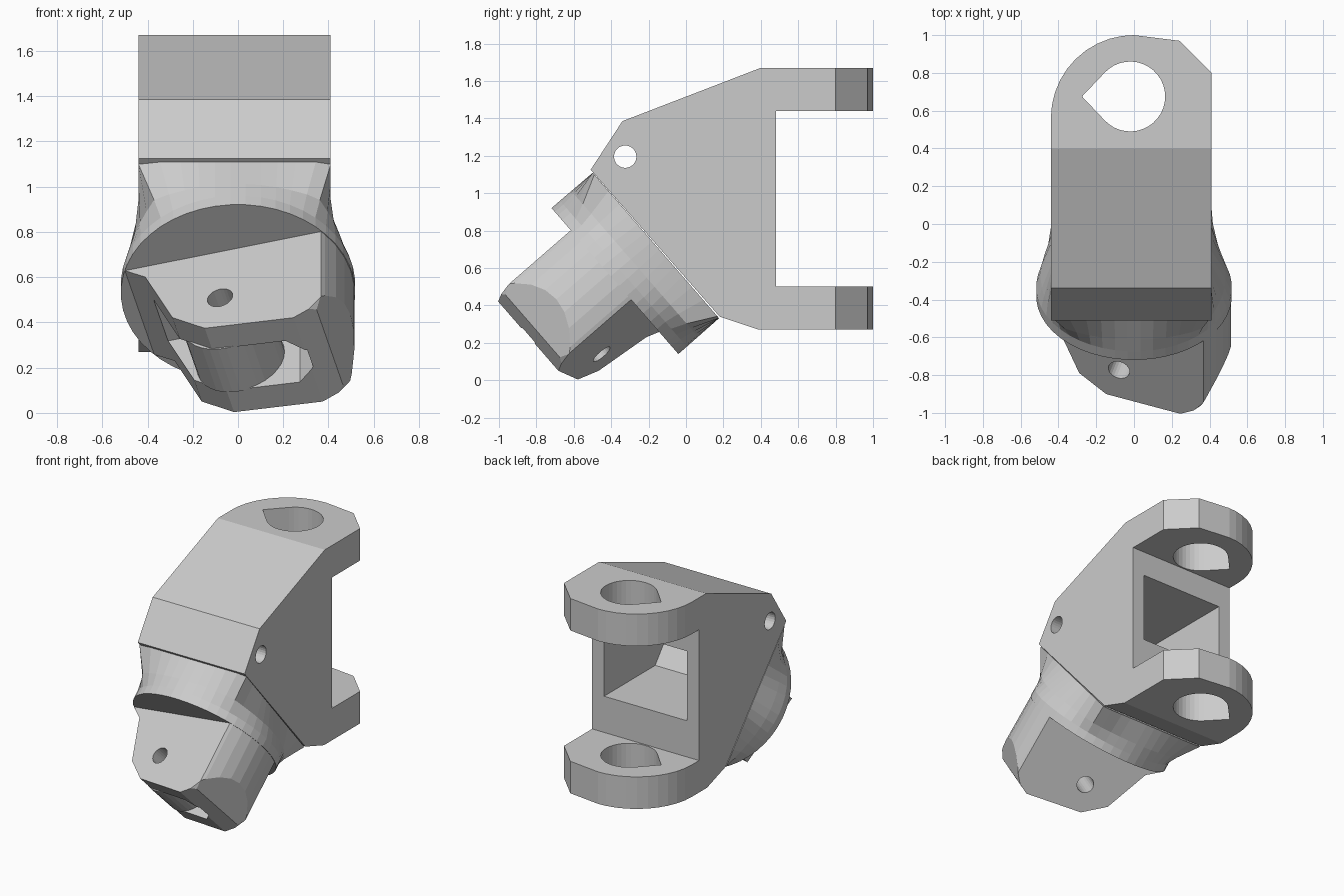
import bpy, bmesh
from math import sin, cos, pi, radians
from mathutils import Vector

if "Cube" in bpy.data.objects:
    bpy.data.objects.remove(bpy.data.objects["Cube"])

X, Y, Z = Vector((1, 0, 0)), Vector((0, 1, 0)), Vector((0, 0, 1))
ZERO = Vector((0, 0, 0))

# Tilted frame of the socket end: T along its axis, V across, S/N twisted with the flats
O = Vector((0, -0.38, 0.53))
T = Vector((0, -0.755, -0.656)).normalized()
V = Vector((0, 0.656, -0.755)).normalized()
TWIST = radians(14.8)
S = X * cos(TWIST) - V * sin(TWIST)
N = -X * sin(TWIST) - V * cos(TWIST)


def loft(name, rings):
    """Closed solid through a list of equal-length point rings."""
    bm = bmesh.new()
    vs = [[bm.verts.new(p) for p in r] for r in rings]
    n = len(rings[0])
    for a, b in zip(vs, vs[1:]):
        for i in range(n):
            j = (i + 1) % n
            bm.faces.new((a[i], a[j], b[j], b[i]))
    bm.faces.new(vs[0])
    bm.faces.new(vs[-1])
    bmesh.ops.recalc_face_normals(bm, faces=bm.faces)
    me = bpy.data.meshes.new(name)
    bm.to_mesh(me)
    bm.free()
    ob = bpy.data.objects.new(name, me)
    bpy.context.collection.objects.link(ob)
    return ob


def prism(name, pts, a, b, c, lo, hi, o=ZERO):
    """Extrude a 2D profile (along axes a, b) from lo to hi along c."""
    return loft(name, [[o + a * p + b * q + c * h for p, q in pts] for h in (lo, hi)])


def arc(cx, cy, r, a0, a1, n):
    return [(cx + r * cos(radians(a0 + (a1 - a0) * i / n)),
             cy + r * sin(radians(a0 + (a1 - a0) * i / n))) for i in range(n + 1)]


def circle(cx, cy, r, n=32):
    return arc(cx, cy, r, 0, 360, n)[:-1]


def boolean(ob, cutter, op='DIFFERENCE'):
    m = ob.modifiers.new("cut", 'BOOLEAN')
    m.operation, m.object, m.solver = op, cutter, 'EXACT'
    bpy.context.view_layer.objects.active = ob
    bpy.ops.object.modifier_apply(modifier=m.name)
    bpy.data.objects.remove(cutter)


# Fork body: side profile trimmed by the top outline
side = [(-0.51, 1.125), (-0.34, 1.385), (0.40, 1.67), (1.0, 1.67), (1.0, 1.44), (0.48, 1.44),
        (0.48, 0.50), (1.0, 0.50), (1.0, 0.27), (0.39, 0.27), (0.18, 0.34)]
body = prism("fork_body", side, Y, Z, X, -0.44, 0.41)
plan = [(-0.6, -1.2), (0.6, -1.2), (0.6, 0.61), (0.24, 0.97), (0.0, 1.0)]
plan += arc(0, 0.56, 0.44, 98, 180, 9) + [(-0.44, 0.3), (-0.6, 0.3)]
boolean(body, prism("trim", plan, X, Y, Z, -0.5, 2.2), 'INTERSECT')
# teardrop ear holes
drop = [(-0.275, 0.675)] + arc(-0.02, 0.675, 0.185, -137, 137, 28)
boolean(body, prism("ear_hole", drop, X, Y, Z, -0.5, 2.2))
# rear pocket
pocket = [(0.6, 0.76), (0.6, 1.26), (-0.2, 1.26), (-0.36, 1.08), (-0.1, 0.76)]
boolean(body, prism("pocket", pocket, Y, Z, X, -0.345, 0.315))
# side pin hole
boolean(body, prism("pin_hole", circle(-0.325, 1.195, 0.06, 24), Y, Z, X, -1, 1))

# Collar: round disc blending into the rectangular body face
SEG = 48
ang = [2 * pi * (i + 0.5) / SEG for i in range(SEG)]


def collar_ring(k, t, r=0.518):
    out = []
    for a in ang:
        c, s = cos(a), sin(a)
        q = min(0.44 / max(abs(c), 1e-6), 0.515 / max(abs(s), 1e-6))
        u = max(-0.44, min(0.41, q * c))
        out.append(O + X * (r * c * (1 - k) + u * k) + V * (r * s * (1 - k) + q * s * k) + T * t)
    return out


loft("collar", [collar_ring(0, 0), collar_ring(0, -0.06), collar_ring(0.3, -0.14),
                collar_ring(1, -0.29)])

# Tongue: round bar with chamfered end, cut to two flats and a clipped outline
bar = [[O + S * p + N * q + T * t for p, q in circle(0, 0, r, 40)]
       for r, t in ((0.515, -0.03), (0.515, 0.44), (0.44, 0.545))]
tongue = loft("tongue", bar)
outline = [(-0.6, -0.1), (-0.45, 0.0), (-0.357, 0.07), (-0.233, 0.38), (-0.085, 0.495),
           (0.32, 0.543), (0.42, 0.49), (0.515, 0.3), (0.6, -0.1)]
boolean(tongue, prism("flats", outline, S, T, N, -0.254, 0.254, O), 'INTERSECT')
# slot open at the end and at one side
slot = [(-0.7, -0.125), (0.25, -0.125), (0.33, -0.05), (0.33, 0.05), (0.25, 0.125), (-0.7, 0.125)]
boolean(tongue, prism("slot", slot, S, N, T, 0.08, 0.8, O))
# round post across the slot, with its cross hole
post = prism("slot_post", circle(-0.02, 0.31, 0.2), S, T, N, -0.13, 0.13, O)
boolean(tongue, post, 'UNION')
boolean(tongue, prism("cross_hole", circle(-0.015, 0.31, 0.058, 24), S, T, N, -0.6, 0.6, O))
